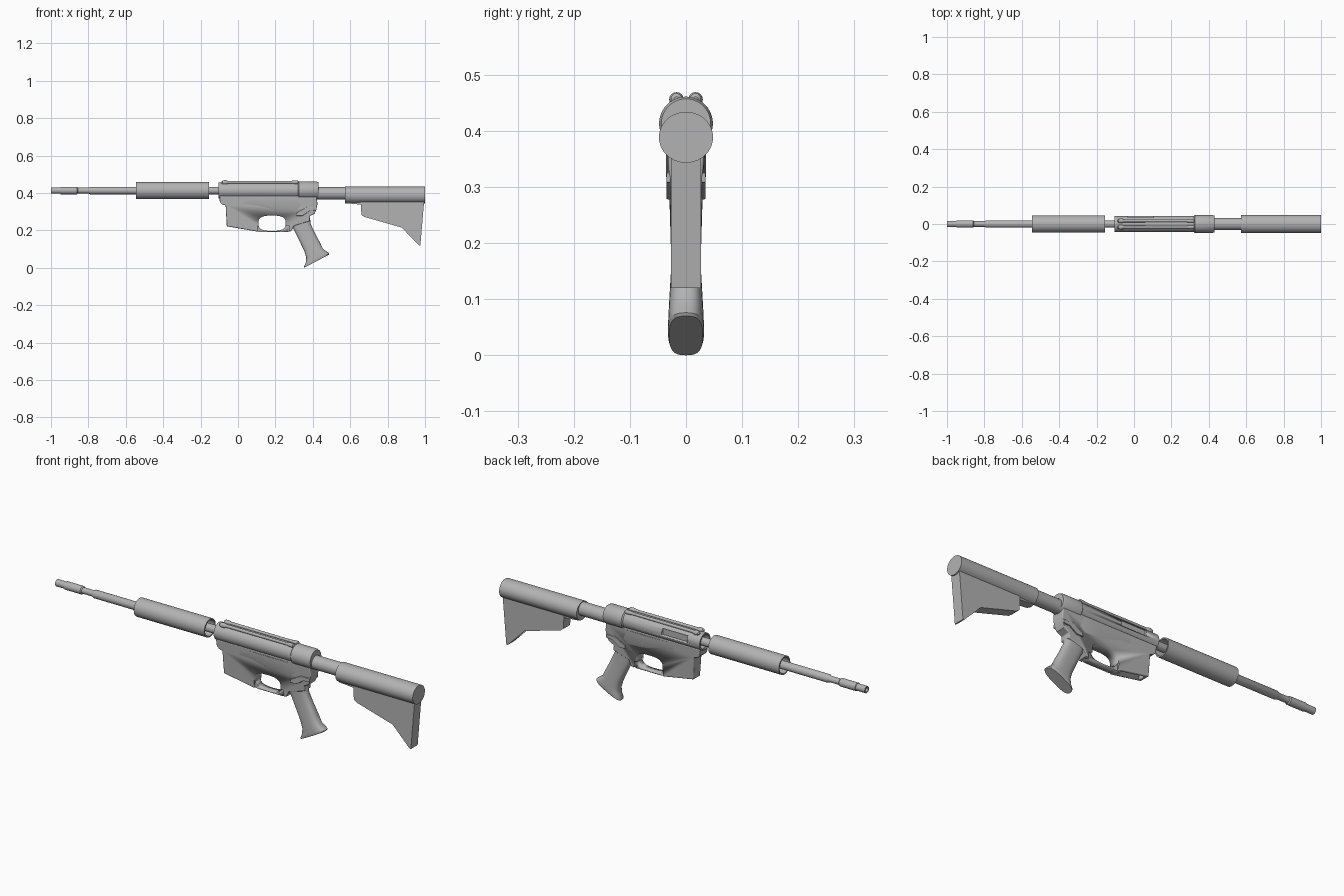
import bpy, bmesh, math
from mathutils import Vector

if "Cube" in bpy.data.objects:
    bpy.data.objects.remove(bpy.data.objects["Cube"])

metal = bpy.data.materials.new("plain_grey")
metal.diffuse_color = (0.45, 0.45, 0.45, 1)
metal.use_nodes = True
metal.node_tree.nodes["Principled BSDF"].inputs["Base Color"].default_value = metal.diffuse_color


def finish(name, bm, angle=35):
    bmesh.ops.recalc_face_normals(bm, faces=bm.faces)
    me = bpy.data.meshes.new(name)
    bm.to_mesh(me)
    bm.free()
    ob = bpy.data.objects.new(name, me)
    bpy.context.collection.objects.link(ob)
    me.materials.append(metal)
    bpy.ops.object.select_all(action='DESELECT')
    ob.select_set(True)
    bpy.context.view_layer.objects.active = ob
    bpy.ops.object.shade_smooth_by_angle(angle=math.radians(angle))
    return ob


def loft(name, rings, angle=35):
    """Skin a list of point rings and cap both ends."""
    bm = bmesh.new()
    vs = [[bm.verts.new(p) for p in r] for r in rings]
    n = len(vs[0])
    for a, b in zip(vs, vs[1:]):
        for i in range(n):
            j = (i + 1) % n
            bm.faces.new((a[i], a[j], b[j], b[i]))
    bm.faces.new(vs[0])
    bm.faces.new(vs[-1])
    return finish(name, bm, angle)


def turned(name, prof, zc, yc=0, n=40):
    """Turn an (x, radius) profile round a lengthwise axis."""
    return loft(name, [[(x, yc + r * math.cos(2 * math.pi * i / n),
                         zc + r * math.sin(2 * math.pi * i / n)) for i in range(n)]
                       for x, r in prof])


def plate(name, outline, width, bevel=0.0):
    """Side outline given thickness; width(x, z) is the half thickness."""
    ob = loft(name, [[(x, s * width(x, z), z) for x, z in outline] for s in (-1, 1)])
    if bevel:
        m = ob.modifiers.new("round", 'BEVEL')
        m.width, m.segments, m.limit_method = bevel, 3, 'ANGLE'
        m.angle_limit = math.radians(50)
    return ob


def cut(ob, cutter):
    m = ob.modifiers.new("cut", 'BOOLEAN')
    m.operation, m.object, m.solver = 'DIFFERENCE', cutter, 'EXACT'
    bpy.context.view_layer.objects.active = ob
    for mod in list(ob.modifiers):
        bpy.ops.object.modifier_apply(modifier=mod.name)
    bpy.data.objects.remove(cutter)
    bpy.ops.object.shade_smooth_by_angle(angle=math.radians(35))


def box(name, x0, x1, y0, y1, z0, z1):
    return loft(name, [[(x, y0, z0), (x, y1, z0), (x, y1, z1), (x, y0, z1)]
                       for x in (x0, x1)])


AX = 0.413
# front tube with stepped tip and hollow mouth
turned("front_tube", [(-0.94, 0.010), (-1, 0.010), (-1, 0.017), (-0.95, 0.017), (-0.948, 0.020),
                      (-0.86, 0.020), (-0.855, 0.015), (-0.80, 0.015), (-0.79, 0.020),
                      (-0.08, 0.020)], AX)
# open sleeve round the tube
turned("sleeve", [(-0.50, 0.021), (-0.50, 0.039), (-0.545, 0.039), (-0.545, 0.0455),
                  (-0.155, 0.0455), (-0.155, 0.039), (-0.20, 0.039), (-0.20, 0.021)], AX)

# upper body with recessed front and side opening
upper = turned("upper_body", [(-0.08, 0.021), (-0.08, 0.036), (-0.105, 0.036), (-0.105, 0.043),
                              (0.32, 0.043), (0.325, 0.048), (0.42, 0.048), (0.43, 0.044)], AX)
cut(upper, box("opening_cutter", -0.035, 0.105, 0.030, 0.07, 0.405, 0.438))

# twin top rods with knobs
for s, side in ((-1, "left"), (1, "right")):
    y = s * 0.017
    turned(side + "_top_rod", [(-0.06, 0.008), (0.28, 0.007), (0.30, 0.010), (0.32, 0.010),
                               (0.325, 0.004)], 0.457, y, 16)
    turned(side + "_top_knob", [(-0.088, 0.004), (-0.083, 0.010), (-0.07, 0.013),
                                (-0.056, 0.010), (-0.05, 0.006)], 0.456, y, 16)

# lower body: fuller under the upper body, slimmer below
outline = [(-0.10, 0.385), (-0.097, 0.35), (-0.085, 0.338), (-0.066, 0.333), (-0.06, 0.222),
           (0.10, 0.194), (0.13, 0.190), (0.26, 0.190), (0.285, 0.196), (0.30, 0.225),
           (0.385, 0.25), (0.382, 0.275), (0.41, 0.29), (0.418, 0.31), (0.425, 0.34),
           (0.42, 0.385)]
lower = plate("lower_body", outline,
              lambda x, z: 0.034 if z > 0.37 else 0.031 if z > 0.3 else 0.027, 0.004)
# rounded guard opening
hx, hz, ha, hb = 0.182, 0.238, 0.073, 0.041
hole = []
for i in range(32):
    c, s = math.cos(math.pi * i / 16), math.sin(math.pi * i / 16)
    hole.append((hx + ha * math.copysign(abs(c) ** 0.7, c), hz + hb * math.copysign(abs(s) ** 0.7, s)))
cut(lower, plate("guard_cutter", hole, lambda x, z: 0.06))
# hollow well in the front block, then thin the guard from both sides
cut(lower, box("well_cutter", -0.045, 0.085, -0.019, 0.019, 0.15, 0.34))
for s in (-1, 1):
    ys = sorted((s * 0.018, s * 0.08))
    cut(lower, box("guard_side_cutter", 0.108, 0.272, *ys, 0.15, 0.225))

# shoulder swelling along each side
for s, side in ((-1, "front"), (1, "back")):
    rings = []
    for x, z0, d in ((-0.06, 0.335, 0.028), (0.10, 0.325, 0.034), (0.22, 0.30, 0.036),
                     (0.30, 0.295, 0.034), (0.35, 0.32, 0.028)):
        rings.append([(x, 0, z0), (x, s * 0.026, z0), (x, s * d, z0 + 0.02),
                      (x, s * d, 0.375), (x, 0, 0.375)])
    loft(side + "_shoulder", rings, 50)
    # small side lever
    lever = plate(side + "_lever", [(0.31, 0.278), (0.345, 0.278), (0.385, 0.305), (0.42, 0.308),
                                    (0.42, 0.325), (0.37, 0.325), (0.315, 0.295)],
                  lambda x, z: 0.004, 0.002)
    lever.location.y = s * 0.031

# handle: rounded sections from front edge to back edge, flared foot
rings = []
for (x0, z0), (x1, z1), w in (((0.282, 0.235), (0.385, 0.27), 0.024),
                              ((0.303, 0.195), (0.388, 0.235), 0.024),
                              ((0.330, 0.14), (0.412, 0.185), 0.026),
                              ((0.354, 0.09), (0.438, 0.135), 0.029),
                              ((0.365, 0.055), (0.455, 0.10), 0.031),
                              ((0.362, 0.025), (0.480, 0.083), 0.032),
                              ((0.353, 0.006), (0.488, 0.076), 0.032),
                              ((0.354, 0.0), (0.486, 0.070), 0.030)):
    f, b = Vector((x0, 0, z0)), Vector((x1, 0, z1))
    ring = []
    for i in range(32):
        c, s = math.cos(math.pi * i / 16), math.sin(math.pi * i / 16)
        p = (f + b) / 2 + (b - f) / 2 * math.copysign(abs(c) ** 0.7, c)
        p.y = w * math.copysign(abs(s) ** 0.7, s)
        ring.append(p)
    rings.append(ring)
loft("handle", rings, 40)

# rear tube and its sleeve
turned("rear_tube", [(0.41, 0.033), (0.60, 0.033)], 0.398)
turned("rear_sleeve", [(0.572, 0.0455), (1.0, 0.0455)], 0.3885).scale = (1, 1.06, 1)
# strip under the rear sleeve
plate("rear_strip", [(0.575, 0.36), (0.575, 0.345), (0.655, 0.338), (0.70, 0.338), (0.70, 0.36)],
      lambda x, z: 0.022)
# rear fin
plate("rear_fin", [(0.655, 0.365), (0.66, 0.283), (0.675, 0.272), (0.875, 0.215), (0.968, 0.12),
                   (0.975, 0.12), (0.996, 0.365)], lambda x, z: 0.027)
